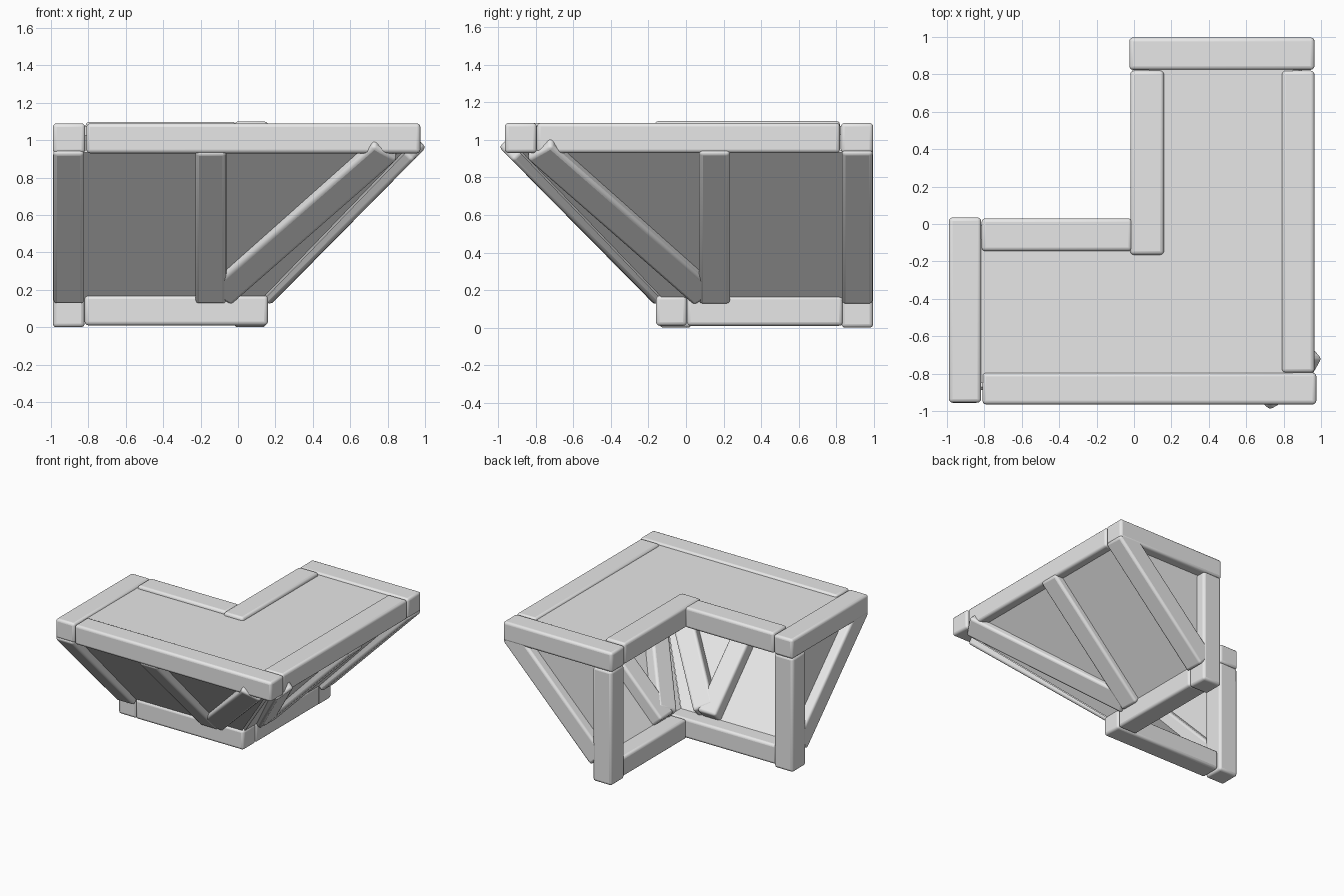
import bpy, bmesh
from mathutils import Vector, Matrix

cube = bpy.data.objects.get("Cube")
if cube:
    bpy.data.objects.remove(cube, do_unlink=True)

grey = bpy.data.materials.new("plain_grey")
grey.use_nodes = True
grey.diffuse_color = (0.8, 0.8, 0.8, 1)
grey.node_tree.nodes["Principled BSDF"].inputs["Base Color"].default_value = (0.8, 0.8, 0.8, 1)

T = 0.165  # timber thickness
# Swaps one arm of the corner unit with the other
MIRROR = Matrix(((0, -1, 0, 0.01), (-1, 0, 0, 0.007), (0, 0, 1, 0), (0, 0, 0, 1)))
ARMS = (("front", Matrix()), ("side", MIRROR))


def finish(name, bm, matrix, bevel):
    bm.transform(matrix)
    bmesh.ops.recalc_face_normals(bm, faces=bm.faces[:])
    mesh = bpy.data.meshes.new(name)
    bm.to_mesh(mesh)
    bm.free()
    mesh.materials.append(grey)
    obj = bpy.data.objects.new(name, mesh)
    bpy.context.collection.objects.link(obj)
    if bevel:
        mod = obj.modifiers.new("rounded_edges", "BEVEL")
        mod.width = bevel
        mod.segments = 3
        bpy.ops.object.select_all(action="DESELECT")
        obj.select_set(True)
        bpy.context.view_layer.objects.active = obj
        bpy.ops.object.shade_smooth_by_angle()
    return obj


def beam(name, x, y, z, matrix=Matrix()):
    """Axis-aligned timber from three ranges."""
    bm = bmesh.new()
    bmesh.ops.create_cube(bm, size=1)
    for v in bm.verts:
        v.co = [(r[0] + r[1]) / 2 + c * (r[1] - r[0]) for r, c in zip((x, y, z), v.co)]
    finish(name, bm, matrix, 0.02)


def strut(name, start, end, normal, matrix):
    """Sloping timber whose outer face runs from start to end."""
    a, b, n = Vector(start), Vector(end), Vector(normal).normalized()
    along = b - a
    n = (n - along * n.dot(along) / along.length_squared).normalized()
    side = n.cross(along).normalized()
    bm = bmesh.new()
    bmesh.ops.create_cube(bm, size=1)
    mid = (a + b) / 2 - n * T / 2
    for v in bm.verts:
        v.co = mid + side * T * v.co.x + n * T * v.co.y + along * v.co.z
    finish(name, bm, matrix, 0.02)


def panel(name, points, thickness, matrix=Matrix()):
    """Flat board from an outline, thickened about its middle."""
    bm = bmesh.new()
    face = bm.faces.new([bm.verts.new(p) for p in points])
    face.normal_update()
    n = face.normal.copy()
    extruded = bmesh.ops.extrude_face_region(bm, geom=[face])["geom"]
    top = [g for g in extruded if isinstance(g, bmesh.types.BMVert)]
    bmesh.ops.translate(bm, verts=bm.verts[:], vec=-n * thickness / 2)
    bmesh.ops.translate(bm, verts=top, vec=n * thickness)
    if face.is_valid and len(bm.faces) == len(points) + 1:
        bm.faces.new([v for v in face.verts])
    finish(name, bm, matrix, 0)


# Top frame
RIM = (0.93, 1.09)
beam("front_top_beam", (-0.81, 0.975), (-0.965, -0.795), RIM)
beam("side_top_beam", (0.79, 0.965), (-0.795, 0.82), RIM)
beam("inner_front_top_beam", (-0.815, -0.01), (-0.145, 0.03), (0.93, 1.098))
beam("inner_side_top_beam", (-0.02, 0.16), (-0.165, 0.82), (0.93, 1.1))

# Table surface, L-shaped
panel("table_surface", [(-0.85, -0.85, 1.05), (0.85, -0.85, 1.05), (0.85, 0.88, 1.05),
                        (0.08, 0.88, 1.05), (0.08, -0.08, 1.05), (-0.85, -0.08, 1.05)], 0.05)

# Base frame
beam("front_base_beam", (-0.82, 0.16), (-0.16, 0.005), (0.01, 0.17))
beam("side_base_beam", (-0.01, 0.16), (0.005, 0.835), (0.01, 0.17))

OUT = (0, -0.81, -0.8)
for arm, matrix in ARMS:
    # End beam and upright post
    beam(arm + "_end_top_beam", (-0.99, -0.817), (-0.955, 0.035), RIM, matrix)
    beam(arm + "_end_post", (-0.99, -0.82), (-0.14, 0.03), (0.0, 0.935), matrix)
    # Sloping struts: end, middle and corner
    for part, x in (("end", -0.905), ("middle", -0.145)):
        strut(f"{arm}_{part}_strut", (x, -0.165, 0.12), (x, -0.965, 0.93), OUT, matrix)
    strut(arm + "_corner_strut", (-0.10, -0.19, 0.15), (0.79, -0.965, 0.93), OUT, matrix)
    # Sloping wall and triangular end wall
    panel(arm + "_wall", [(-0.9, -0.09, 0.12), (0.09, -0.09, 0.12),
                          (0.88, -0.88, 0.94), (-0.9, -0.88, 0.94)], 0.02, matrix)
    panel(arm + "_end_wall", [(-0.9, -0.06, 0.12), (-0.9, -0.06, 0.94),
                              (-0.9, -0.88, 0.94)], 0.02, matrix)
